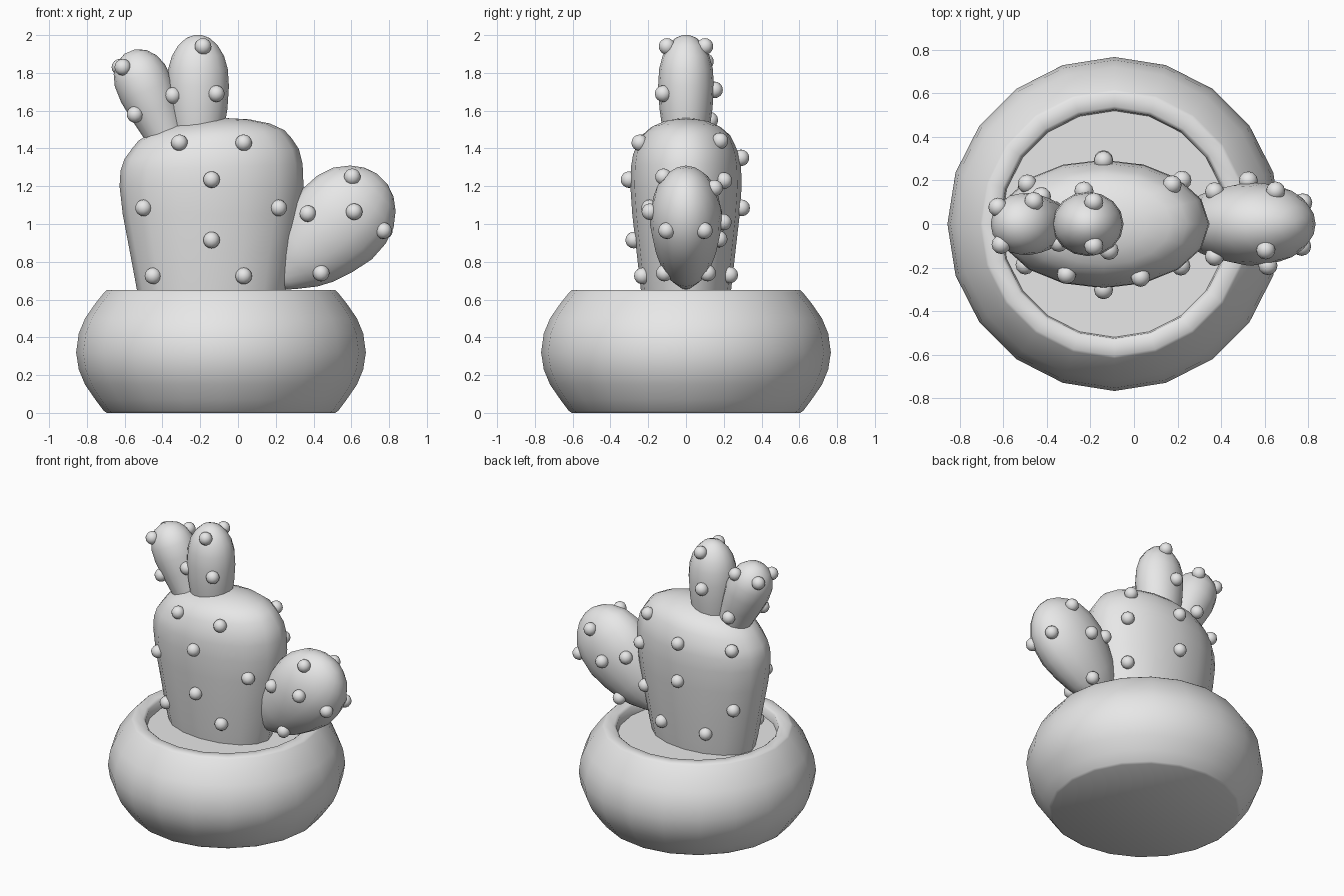
import bpy, bmesh, math
from mathutils import Vector
from mathutils.bvhtree import BVHTree

if "Cube" in bpy.data.objects:
    bpy.data.objects.remove(bpy.data.objects["Cube"])

grey = bpy.data.materials.new("plain_grey")
grey.use_nodes = True
COLOUR = (0.8, 0.8, 0.8, 1)
grey.diffuse_color = COLOUR
grey.node_tree.nodes["Principled BSDF"].inputs["Base Color"].default_value = COLOUR


def finish(bm, name, angle):
    bmesh.ops.recalc_face_normals(bm, faces=bm.faces)
    mesh = bpy.data.meshes.new(name)
    bm.to_mesh(mesh)
    bm.free()
    obj = bpy.data.objects.new(name, mesh)
    bpy.context.collection.objects.link(obj)
    mesh.materials.append(grey)
    bpy.ops.object.select_all(action="DESELECT")
    obj.select_set(True)
    bpy.context.view_layer.objects.active = obj
    bpy.ops.object.shade_smooth_by_angle(angle=math.radians(angle))
    return obj


def loft(name, profile, origin, lean, depth, sides, angle=60, tilt=0):
    """Stack elliptical rings (height, half width) along an axis leaning in x."""
    up = Vector((math.sin(lean), 0, math.cos(lean)))
    side = Vector((math.cos(lean), 0, -math.sin(lean)))
    bm = bmesh.new()
    rings = []
    for h, r in profile:
        ring = []
        for i in range(sides):
            a = math.tau * i / sides
            p = Vector(origin) + up * h + side * (r * math.cos(a))
            p.y += r * depth * math.sin(a)
            # the crown of the stem slopes sideways
            p.z += tilt * (p.x - origin[0]) * min(1, max(0, (h - 1.2) / 0.2))
            ring.append(bm.verts.new(p))
        rings.append(ring)
    for low, high in zip(rings, rings[1:]):
        for i in range(sides):
            j = (i + 1) % sides
            bm.faces.new((low[i], low[j], high[j], high[i]))
    bm.faces.new(rings[0])
    bm.faces.new(rings[-1])
    return finish(bm, name, angle)


# Pot with a rounded belly, narrow lip and sunken soil
pot_profile = [(0, 0.605), (0.01, 0.62), (0.07, 0.665), (0.15, 0.72), (0.23, 0.753),
               (0.32, 0.767), (0.42, 0.753), (0.5, 0.72), (0.58, 0.665), (0.64, 0.617),
               (0.65, 0.605), (0.648, 0.54), (0.635, 0.525), (0.575, 0.52)]
loft("pot", pot_profile, (-0.09, 0, 0), 0, 1, 20, 50)

# Main stem
stem_profile = [(0.55, 0.37), (0.65, 0.395), (0.85, 0.432), (1.05, 0.47), (1.2, 0.487),
                (1.3, 0.482), (1.37, 0.462), (1.43, 0.42), (1.47, 0.385), (1.51, 0.31),
                (1.54, 0.2), (1.555, 0.08)]
stem = loft("main_stem", stem_profile, (-0.14, 0, 0), 0, 0.605, 16, 60, 0.07)

# Side arm and the two lobes on the crown
arm_profile = [(-0.01, 0.03), (0.05, 0.085), (0.145, 0.16), (0.22, 0.2), (0.33, 0.237),
               (0.45, 0.262), (0.56, 0.255), (0.65, 0.225), (0.72, 0.17), (0.765, 0.11),
               (0.79, 0.04)]
arm = loft("side_arm", arm_profile, (0.205, 0, 0.68), math.radians(45), 0.73, 16)

tall_profile = [(0, 0.12), (0.1, 0.14), (0.2, 0.156), (0.32, 0.164), (0.41, 0.158),
                (0.48, 0.138), (0.535, 0.105), (0.575, 0.062), (0.59, 0.02)]
tall = loft("tall_lobe", tall_profile, (-0.212, 0, 1.41), 0, 0.9, 16)

short_profile = [(-0.02, 0.1), (0.1, 0.115), (0.2, 0.133), (0.31, 0.148), (0.4, 0.145),
                 (0.46, 0.125), (0.51, 0.085), (0.537, 0.03)]
short = loft("short_lobe", short_profile, (-0.36, 0, 1.42), math.radians(-23.5), 0.97, 16)

# Round nubs seated on the cactus surface, given as (x, z) on each face
front_nubs = [(-0.31, 1.43), (0.03, 1.43), (-0.14, 1.235), (-0.5, 1.085), (0.215, 1.085),
              (-0.14, 0.915), (-0.45, 0.725), (0.03, 0.725), (0.605, 1.25), (0.37, 1.055),
              (0.615, 1.065), (0.77, 0.965), (0.44, 0.74), (-0.61, 1.83), (-0.545, 1.58),
              (-0.345, 1.68), (-0.185, 1.94), (-0.115, 1.69)]
back_nubs = [(-0.14, 1.35), (-0.14, 1.085), (-0.49, 1.35), (-0.49, 0.92), (0.175, 1.44),
             (0.22, 1.23), (0.2, 0.92), (0.03, 0.73), (-0.315, 0.73), (0.65, 1.19),
             (0.525, 1.01), (0.37, 1.06), (0.775, 0.965), (0.445, 0.74), (-0.185, 1.94),
             (-0.625, 1.83), (-0.23, 1.71), (-0.46, 1.86), (-0.425, 1.55)]

trees = []
for part in (stem, arm, tall, short):
    bm = bmesh.new()
    bm.from_mesh(part.data)
    trees.append(BVHTree.FromBMesh(bm))
    bm.free()

for name, nubs, face in (("front_nubs", front_nubs, -1), ("back_nubs", back_nubs, 1)):
    bm = bmesh.new()
    for x, z in nubs:
        hits = [t.ray_cast(Vector((x, 2 * face, z)), Vector((0, -face, 0)))[0] for t in trees]
        hits = [h for h in hits if h]
        if hits:
            spot = max(hits, key=lambda h: h.y * face)
            ball = bmesh.ops.create_uvsphere(bm, u_segments=12, v_segments=8, radius=0.044)
            bmesh.ops.translate(bm, verts=ball["verts"], vec=spot + Vector((0, 0.008 * face, 0)))
    finish(bm, name, 60)
